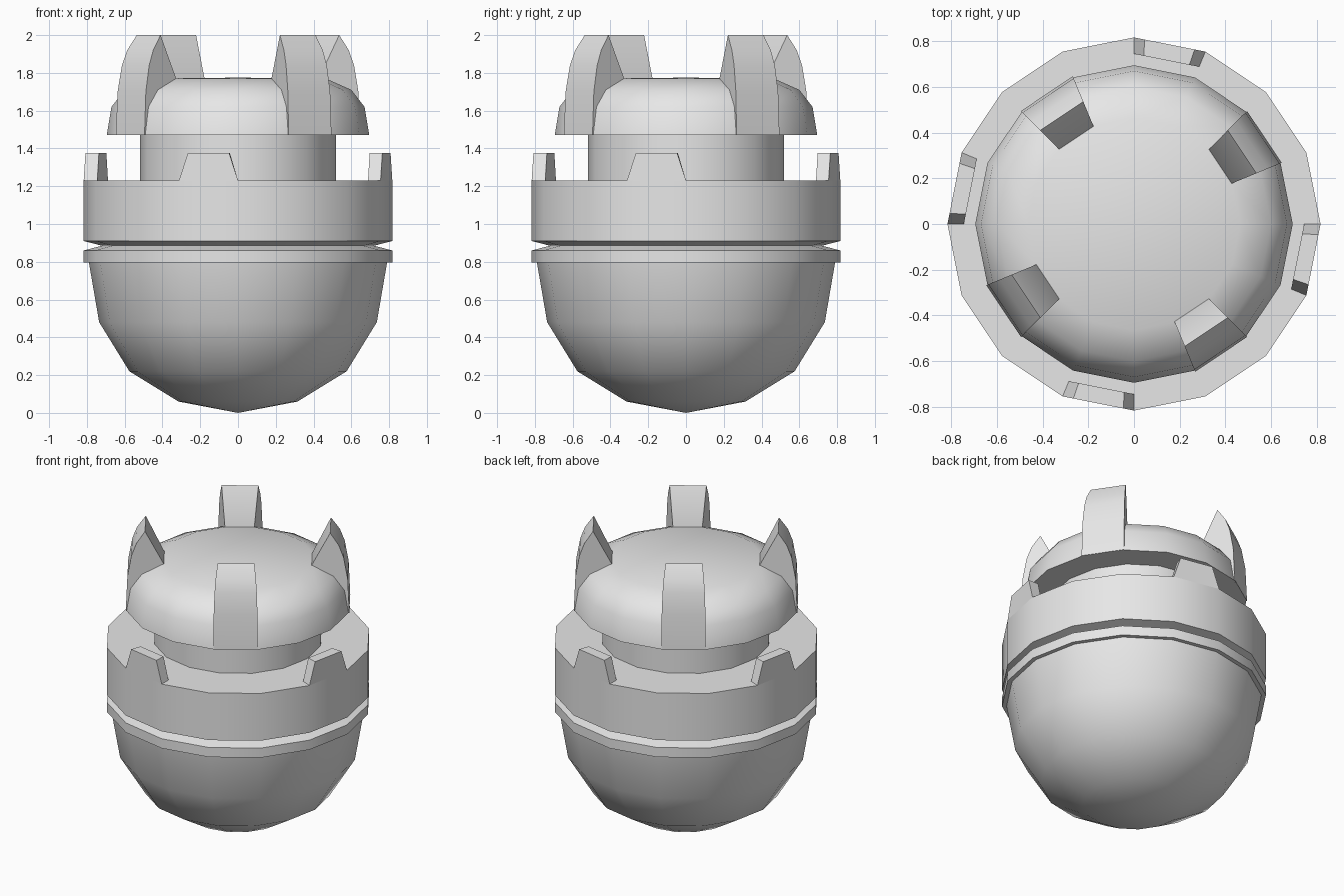
import bpy
import bmesh
from math import cos, sin, pi, radians
from mathutils import Vector

cube = bpy.data.objects.get("Cube")
if cube:
    bpy.data.objects.remove(cube, do_unlink=True)

SIDES = 16
STEP = 2 * pi / SIDES

# One grey for the whole model
grey = bpy.data.materials.new("light_grey")
grey.use_nodes = True
COLOUR = (0.8, 0.8, 0.8, 1)
grey.diffuse_color = COLOUR
grey.node_tree.nodes["Principled BSDF"].inputs["Base Color"].default_value = COLOUR


def finish(name, bm):
    """Turn a bmesh into a shaded, coloured object."""
    bmesh.ops.recalc_face_normals(bm, faces=bm.faces)
    mesh = bpy.data.meshes.new(name)
    bm.to_mesh(mesh)
    bm.free()
    obj = bpy.data.objects.new(name, mesh)
    bpy.context.collection.objects.link(obj)
    mesh.materials.append(grey)
    bpy.ops.object.select_all(action="DESELECT")
    obj.select_set(True)
    bpy.context.view_layer.objects.active = obj
    bpy.ops.object.shade_smooth_by_angle(angle=radians(35))
    return obj


def polar(r, angle, z):
    return Vector((r * cos(angle), r * sin(angle), z))


def lathe(name, profile):
    """Turn a profile of (radius, height) into a closed 16-sided solid."""
    bm = bmesh.new()
    rings = []
    for r, z in profile:
        if r == 0:
            rings.append([bm.verts.new((0, 0, z))] * SIDES)
        else:
            rings.append([bm.verts.new(polar(r, i * STEP, z)) for i in range(SIDES)])
    for low, high in zip(rings, rings[1:]):
        for i in range(SIDES):
            j = (i + 1) % SIDES
            corners = dict.fromkeys((low[i], low[j], high[j], high[i]))
            bm.faces.new(list(corners))
    for ring, (r, z) in zip((rings[0], rings[-1]), (profile[0], profile[-1])):
        if r > 0:
            bm.faces.new(ring)
    return finish(name, bm)


def facet_block(name, facet, outline):
    """Solid over one facet; outline holds (corner radius, height, end inset)."""
    bm = bmesh.new()
    loops = ([], [])
    for r, z, inset in outline:
        a = polar(r, facet * STEP, z)
        b = polar(r, (facet + 1) * STEP, z)
        loops[0].append(bm.verts.new(a.lerp(b, inset)))
        loops[1].append(bm.verts.new(b.lerp(a, inset)))
    n = len(outline)
    for i in range(n):
        j = (i + 1) % n
        bm.faces.new((loops[0][i], loops[0][j], loops[1][j], loops[1][i]))
    for loop in loops:
        bm.faces.new(loop)
    return finish(name, bm)


# Rounded bowl
lathe("bowl", [(0, 0), (0.315, 0.06), (0.575, 0.22), (0.735, 0.48),
               (0.79, 0.80), (0.72, 0.82)])

# Collar with a V-shaped groove
lathe("collar", [(0.70, 0.795), (0.817, 0.795), (0.817, 0.86), (0.72, 0.885),
                 (0.817, 0.91), (0.817, 1.23)])

# Neck and domed cap
lathe("neck", [(0.52, 1.2), (0.52, 1.5)])
lathe("cap", [(0.695, 1.47), (0.67, 1.62), (0.60, 1.71), (0.465, 1.77), (0, 1.775)])

# Four tabs on the collar and four curved prongs on the cap
tab = [(0.817, 1.23, 0), (0.817, 1.375, 0.15), (0.745, 1.375, 0.15), (0.745, 1.23, 0)]
prong = [(0.70, 1.47), (0.69, 1.70), (0.665, 1.84), (0.635, 1.92), (0.58, 2.0),
         (0.463, 1.77), (0.463, 1.6), (0.6, 1.475)]
for quarter in range(4):
    facet_block(f"collar_tab_{quarter + 1}", quarter * 4 + 3, tab)
    facet_block(f"cap_prong_{quarter + 1}", quarter * 4 + 1,
                [(r, z, 0) for r, z in prong])
